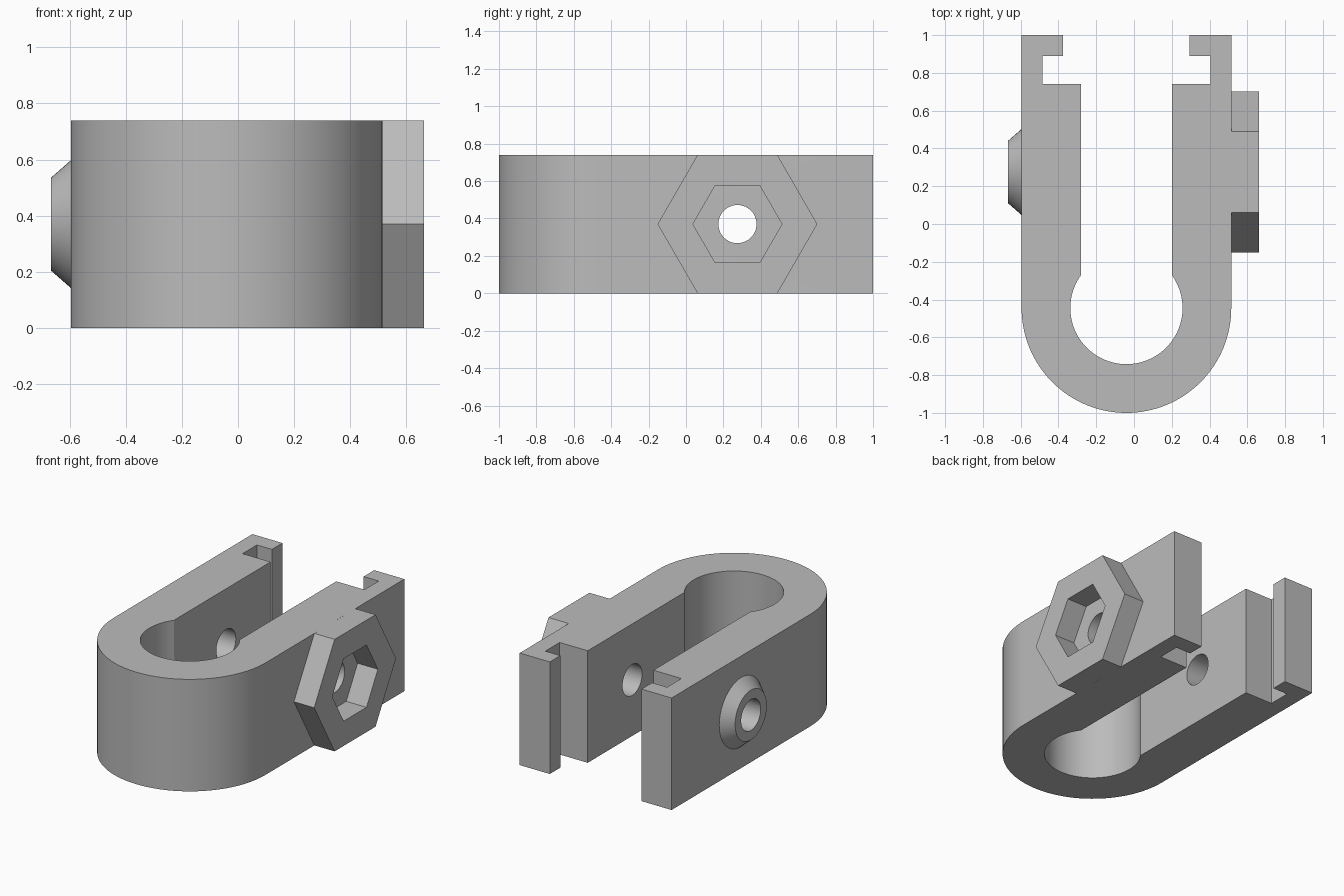
import bpy, bmesh, math
from mathutils import Vector

HEIGHT = 0.74
MID_X, ARC_Y = -0.04, -0.445          # centre of the rounded front
BORE_Y, BORE_Z, BORE_R = 0.275, 0.37, 0.102

cube = bpy.data.objects.get("Cube")
if cube:
    bpy.data.objects.remove(cube, do_unlink=True)

grey = bpy.data.materials.new("plain grey")
grey.use_nodes = True
grey.diffuse_color = (0.5, 0.5, 0.5, 1)
grey.node_tree.nodes["Principled BSDF"].inputs["Base Color"].default_value = (0.5, 0.5, 0.5, 1)


def finish(name, bm):
    bmesh.ops.recalc_face_normals(bm, faces=bm.faces)
    mesh = bpy.data.meshes.new(name)
    bm.to_mesh(mesh)
    bm.free()
    mesh.materials.append(grey)
    obj = bpy.data.objects.new(name, mesh)
    bpy.context.collection.objects.link(obj)
    return obj


def smooth(obj):
    bpy.ops.object.select_all(action='DESELECT')
    obj.select_set(True)
    bpy.context.view_layer.objects.active = obj
    bpy.ops.object.shade_smooth_by_angle(angle=math.radians(25))


def arc(radius, start, end, steps):
    return [(radius * math.cos(a), ARC_Y + radius * math.sin(a))
            for a in (start + (end - start) * i / steps for i in range(steps + 1))]


def ring_points(bm, x, radius, sides):
    return [bm.verts.new((x, BORE_Y + radius * math.cos(a), BORE_Z + radius * math.sin(a)))
            for a in (2 * math.pi * i / sides for i in range(sides))]


def turned_ring(name, section, sides):
    """Sweep a closed (x, radius) section around the bolt axis."""
    bm = bmesh.new()
    rings = [ring_points(bm, x, r, sides) for x, r in section]
    for k, ring in enumerate(rings):
        nxt = rings[(k + 1) % len(rings)]
        for i in range(sides):
            j = (i + 1) % sides
            bm.faces.new((ring[i], ring[j], nxt[j], nxt[i]))
    return finish(name, bm)


# Clamp body: rounded U outline with a round seat and hooked arm ends
half_slot, seat_r = 0.24, 0.297
mouth = math.acos(half_slot / seat_r)
hook = [(0.555, 1.0), (0.335, 1.0), (0.335, 0.89), (0.445, 0.89), (0.445, 0.74), (half_slot, 0.74)]
outline = arc(0.555, -math.pi, 0, 64) + hook
outline += arc(seat_r, mouth, -math.pi - mouth, 72)
outline += [(-x, y) for x, y in reversed(hook)]

bm = bmesh.new()
base = bm.faces.new([bm.verts.new((MID_X + x, y, 0)) for x, y in outline])
top = bmesh.ops.extrude_face_region(bm, geom=[base], use_keep_orig=True)
bmesh.ops.translate(bm, vec=Vector((0, 0, HEIGHT)),
                    verts=[v for v in top["geom"] if isinstance(v, bmesh.types.BMVert)])
body = finish("clamp_body", bm)

# Bolt hole through both arms
bm = bmesh.new()
ends = [ring_points(bm, x, BORE_R, 48) for x in (-1, 1)]
for i in range(48):
    j = (i + 1) % 48
    bm.faces.new((ends[0][i], ends[0][j], ends[1][j], ends[1][i]))
for end in ends:
    bm.faces.new(end)
cutter = finish("bolt_hole_cutter", bm)
cutter.hide_render = True

cut = body.modifiers.new("bolt_hole", 'BOOLEAN')
cut.operation, cut.solver, cut.object = 'DIFFERENCE', 'EXACT', cutter
bpy.context.view_layer.objects.active = body
bpy.ops.object.modifier_apply(modifier=cut.name)
bpy.data.objects.remove(cutter, do_unlink=True)
smooth(body)

# Hexagonal nut holder on the left arm
left_face, right_face = MID_X + 0.555, MID_X - 0.555
turned_ring("nut_holder", [(left_face, 0.427), (0.663, 0.427), (0.663, 0.238), (left_face, 0.238)], 6)

# Tapered boss around the hole on the right arm
boss = turned_ring("bolt_boss", [(right_face, 0.228), (-0.667, 0.165), (-0.667, BORE_R), (right_face, BORE_R)], 48)
smooth(boss)
